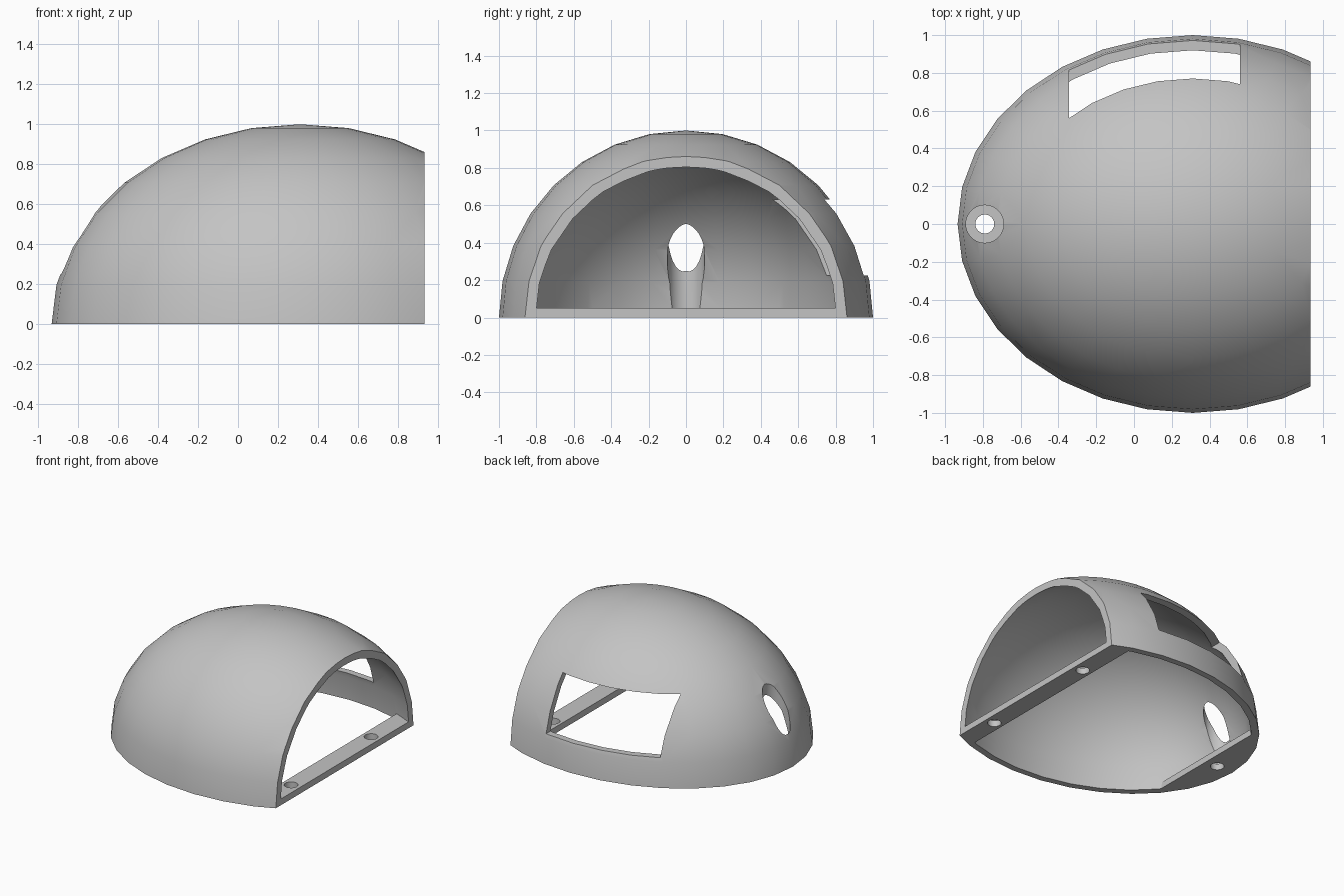
import bpy, bmesh, math
from mathutils import Matrix, Vector

default = bpy.data.objects.get("Cube")
if default:
    bpy.data.objects.remove(default, do_unlink=True)

CENTRE_X, STRETCH = 0.311, 1.245    # ellipsoid centre and x radius
OPEN_X = 0.934                      # flat open end
WALL = 0.95                         # inner surface scale
PLATE = 0.05                        # base plate thickness

grey = bpy.data.materials.new("plain_grey")
grey.use_nodes = True
grey.diffuse_color = (0.55, 0.55, 0.55, 1)
grey.node_tree.nodes["Principled BSDF"].inputs["Base Color"].default_value = (0.55, 0.55, 0.55, 1)


def make(name, bm):
    bmesh.ops.recalc_face_normals(bm, faces=bm.faces)
    mesh = bpy.data.meshes.new(name)
    bm.to_mesh(mesh)
    bm.free()
    mesh.materials.append(grey)
    obj = bpy.data.objects.new(name, mesh)
    bpy.context.collection.objects.link(obj)
    return obj


def ellipsoid(scale):
    bm = bmesh.new()
    bmesh.ops.create_uvsphere(bm, u_segments=32, v_segments=16, radius=scale)
    bmesh.ops.scale(bm, vec=(STRETCH, 1, 1), verts=bm.verts)
    bmesh.ops.translate(bm, vec=(CENTRE_X, 0, 0), verts=bm.verts)
    return bm


def box(name, low, high):
    low, high = Vector(low), Vector(high)
    bm = bmesh.new()
    bmesh.ops.create_cube(bm, size=1)
    bmesh.ops.scale(bm, vec=high - low, verts=bm.verts)
    bmesh.ops.translate(bm, vec=(low + high) / 2, verts=bm.verts)
    return make(name, bm)


def drill(name, x, y, radius, bottom, top):
    bm = bmesh.new()
    bmesh.ops.create_cone(bm, cap_ends=True, segments=32, radius1=radius, radius2=radius,
                          depth=top - bottom,
                          matrix=Matrix.Translation((x, y, (top + bottom) / 2)))
    return make(name, bm)


def subtract(target, cutter):
    mod = target.modifiers.new("cut", 'BOOLEAN')
    mod.operation, mod.solver, mod.object = 'DIFFERENCE', 'EXACT', cutter
    bpy.context.view_layer.objects.active = target
    bpy.ops.object.modifier_apply(modifier=mod.name)
    bpy.data.objects.remove(cutter, do_unlink=True)


# Solid half dome, sliced flat at the base and at the open end
bm = ellipsoid(1)
for point, normal in (((0, 0, 0), (0, 0, -1)), ((OPEN_X, 0, 0), (1, 0, 0))):
    cut = bmesh.ops.bisect_plane(bm, geom=bm.verts[:] + bm.edges[:] + bm.faces[:], dist=1e-4,
                                 plane_co=point, plane_no=normal, clear_outer=True)
    bmesh.ops.holes_fill(bm, edges=[e for e in bm.edges if e.is_boundary], sides=0)
shell = make("dome_shell", bm)

# Cavity, leaving a crossbar at the open end and a plate in the nose
cavity = make("cavity", ellipsoid(WALL))
subtract(cavity, box("crossbar_space", (OPEN_X - 0.15, -2, -2), (2, 2, PLATE)))
subtract(cavity, box("nose_plate_space", (-2, -2, -2), (-0.685, 2, PLATE)))
subtract(shell, cavity)

# Side window
subtract(shell, box("window", (-0.345, 0.3, 0.225), (0.56, 1.3, 0.63)))

# Nose tool well and the three mounting holes
subtract(shell, drill("nose_well", -0.79, 0, 0.1, PLATE, 1))
for x, y in ((-0.79, 0), (0.857, -0.56), (0.857, 0.44)):
    subtract(shell, drill("mounting_hole", x, y, 0.05, -0.1, 0.15))

# Smooth shell with crisp cut edges
bpy.ops.object.select_all(action='DESELECT')
shell.select_set(True)
bpy.context.view_layer.objects.active = shell
bpy.ops.object.shade_smooth_by_angle(angle=math.radians(30))
